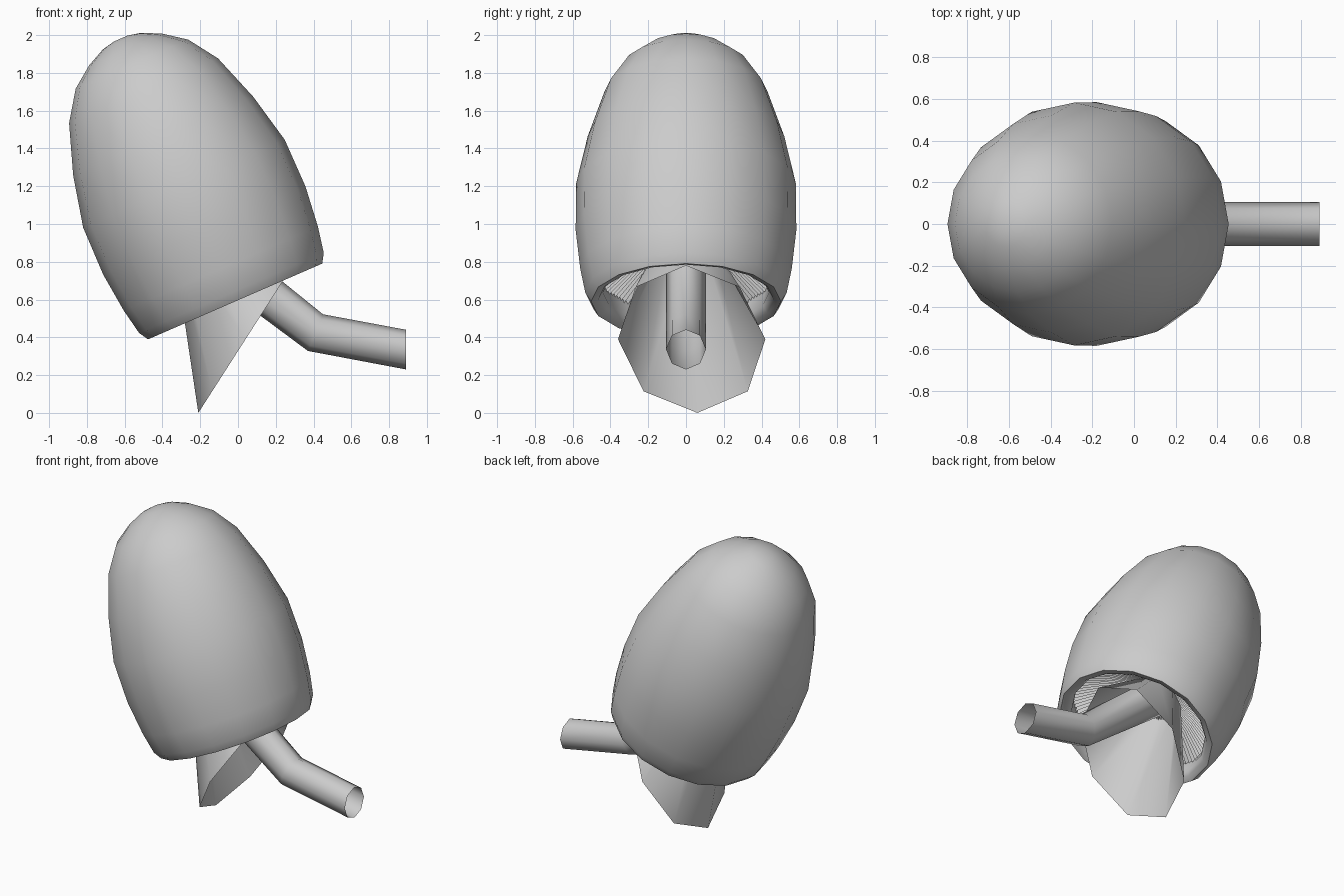
import bpy, bmesh, math
from mathutils import Vector

if "Cube" in bpy.data.objects:
    bpy.data.objects.remove(bpy.data.objects["Cube"])

TILT = math.radians(-23.5)
RIM = Vector((-0.015, 0, 0.59))          # centre of the cap opening
AXIS = Vector((math.sin(TILT), 0, math.cos(TILT)))
ACROSS = Vector((math.cos(TILT), 0, -math.sin(TILT)))
Y = Vector((0, 1, 0))


def ring(center, up, ry, n, turn=0.0):
    """Ring of n points spanned by the vector 'up' and the y axis."""
    c, u = Vector(center), Vector(up)
    return [c + u * math.cos(2 * math.pi * i / n + turn)
            + Y * ry * math.sin(2 * math.pi * i / n + turn) for i in range(n)]


def loft(name, rings, cap_start=False, angle=40):
    """Skin consecutive rings with quads."""
    bm = bmesh.new()
    loops = [[bm.verts.new(p) for p in r] for r in rings]
    for a, b in zip(loops, loops[1:]):
        n = len(a)
        for i in range(n):
            j = (i + 1) % n
            bm.faces.new((a[i], a[j], b[j], b[i]))
    if cap_start:
        bm.faces.new(loops[0])
    bmesh.ops.recalc_face_normals(bm, faces=bm.faces)
    mesh = bpy.data.meshes.new(name)
    bm.to_mesh(mesh)
    bm.free()
    ob = bpy.data.objects.new(name, mesh)
    bpy.context.collection.objects.link(ob)
    bpy.ops.object.select_all(action='DESELECT')
    ob.select_set(True)
    bpy.context.view_layer.objects.active = ob
    bpy.ops.object.shade_smooth_by_angle(angle=math.radians(angle))
    return ob


# Tall tilted cap with a rounded lip turning inward (radius, height on axis)
profile = [(0.04, 1.518), (0.11, 1.503), (0.21, 1.455), (0.325, 1.37),
           (0.43, 1.216), (0.52, 0.955), (0.582, 0.68), (0.584, 0.41),
           (0.56, 0.19), (0.533, 0.05), (0.503, 0.0), (0.465, 0.01),
           (0.44, 0.05), (0.455, 0.15)]
loft("cap", [ring(RIM + AXIS * s, ACROSS * r, r, 16) for r, s in profile],
     cap_start=True, angle=60)

# Pleated gills under the cap
N = 200
gill_rings = []
for r, s, depth in ((0.465, 0.13, 0.018), (0.3, 0.26, 0.018), (0.1, 0.36, 0.006)):
    pts = ring(RIM + AXIS * s, ACROSS * r, r, N)
    gill_rings.append([p + AXIS * (depth if i % 2 else -depth)
                       for i, p in enumerate(pts)])
loft("gills", gill_rings, angle=20)

# Bent eight-sided stem, open at the free end
loft("stem", [ring((-0.26, 0, 1.15), ACROSS * 0.105, 0.105, 8),
              ring((-0.14, 0, 0.85), (0.085, 0, 0.08), 0.105, 8),
              ring((0.41, 0, 0.425), (0.04, 0, 0.097), 0.105, 8),
              ring((0.89, 0, 0.335), (0, 0, 0.105), 0.105, 8)], angle=60)

# Flared eight-sided skirt around the stem
loft("skirt", [ring((-0.21, 0, 0.93), (0.13, 0, 0.06), 0.13, 8),
               ring((0.04, 0.03, 0.39), (0.25, -0.03, 0.39), 0.39, 8)], angle=60)
